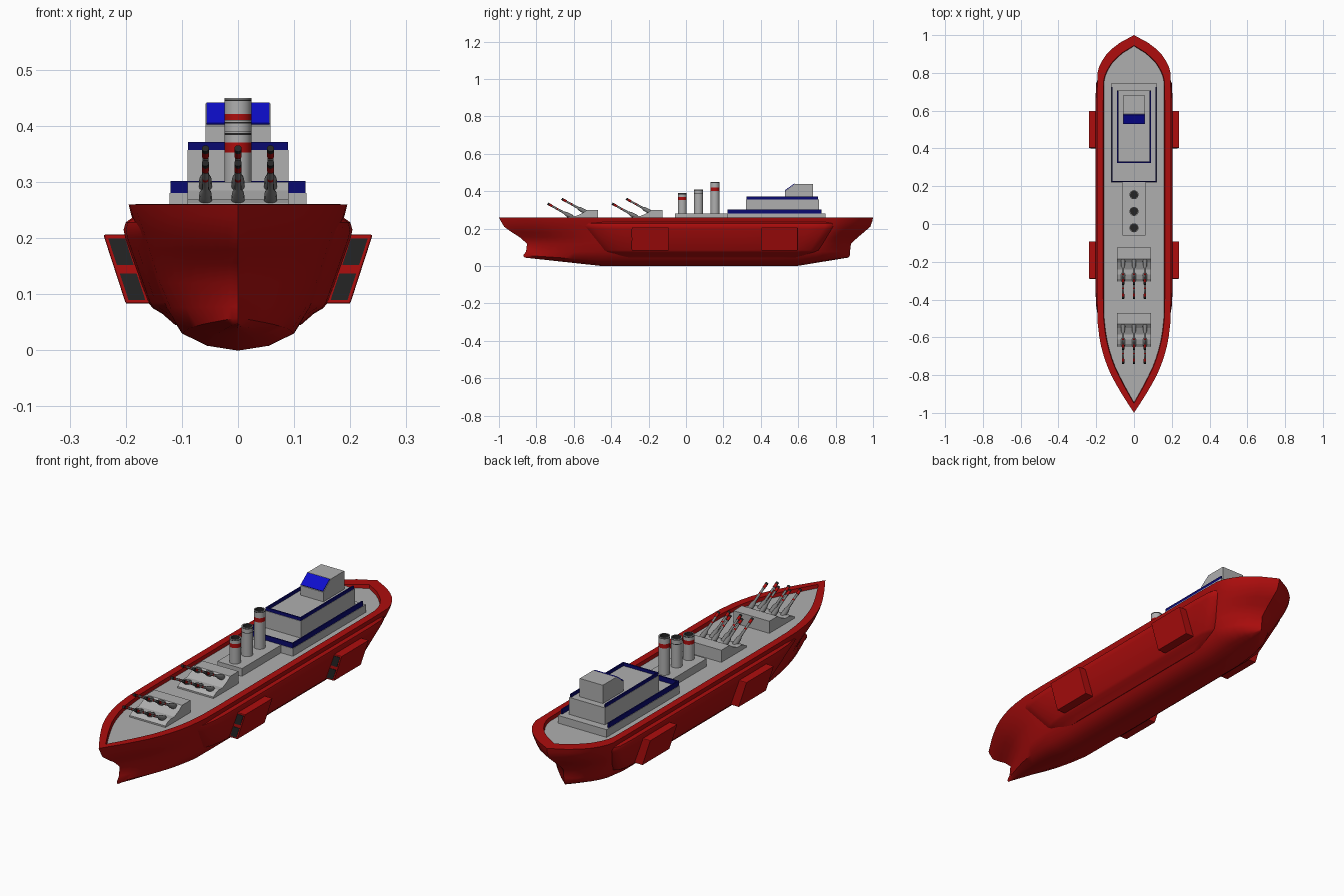
import bpy, bmesh, math
from mathutils import Vector

if "Cube" in bpy.data.objects:
    bpy.data.objects.remove(bpy.data.objects["Cube"])


def material(name, r, g, b):
    m = bpy.data.materials.new(name)
    m.diffuse_color = (r, g, b, 1)
    m.use_nodes = True
    m.node_tree.nodes["Principled BSDF"].inputs["Base Color"].default_value = m.diffuse_color
    return m


RED = material("hull red", 0.42, 0.004, 0.004)
GREY = material("light grey", 0.43, 0.43, 0.43)
DARK = material("near black", 0.018, 0.018, 0.018)
GUN = material("gun grey", 0.2, 0.2, 0.2)
NAVY = material("navy blue", 0.003, 0.003, 0.16)
BLUE = material("window blue", 0.004, 0.004, 0.6)


def finish(name, bm, mats, smooth=None):
    bmesh.ops.recalc_face_normals(bm, faces=bm.faces)
    me = bpy.data.meshes.new(name)
    bm.to_mesh(me)
    bm.free()
    for m in mats:
        me.materials.append(m)
    ob = bpy.data.objects.new(name, me)
    bpy.context.collection.objects.link(ob)
    if smooth:
        bpy.ops.object.select_all(action='DESELECT')
        ob.select_set(True)
        bpy.context.view_layer.objects.active = ob
        bpy.ops.object.shade_smooth_by_angle(angle=math.radians(smooth))
    return ob


def loft(name, levels, plan, mats, rise=0.0, smooth=35):
    """Stack waterlines (z, y_front, y_back, half_width) with a shared plan shape."""
    bm = bmesh.new()
    side = [(t, w) for t, w in plan]
    outline = side + [(t, -w) for t, w in side[-2:0:-1]]
    rings = []
    for z, yf, yb, hw in levels:
        ring = []
        for t, w in outline:
            end = max(0, (0.24 - t) / 0.24, (t - 0.84) / 0.16)
            lift = rise * end * max(0, 1 - z / 0.08)
            ring.append(bm.verts.new((hw * w, yf + (yb - yf) * t, z + lift)))
        rings.append(ring)
    n = len(outline)
    for a, b in zip(rings, rings[1:]):
        for i in range(n):
            j = (i + 1) % n
            bm.faces.new((a[i], a[j], b[j], b[i]))
    # close bottom and top with strips across the beam
    for ring, mi in ((rings[0], 0), (rings[-1], len(mats) - 1)):
        m = len(side) - 1
        bm.faces.new((ring[0], ring[1], ring[-1])).material_index = mi
        for i in range(1, m - 1):
            bm.faces.new((ring[i], ring[i + 1], ring[n - i - 1], ring[n - i])).material_index = mi
        bm.faces.new((ring[m - 1], ring[m], ring[m + 1])).material_index = mi
    return finish(name, bm, mats, smooth)


def prism(name, pts, axis, a, b, mat, bevel=0):
    """Extrude a profile along x (points are y,z) or along y (points are x,z)."""
    bm = bmesh.new()
    place = (lambda p, d: (d, p[0], p[1])) if axis == 'x' else (lambda p, d: (p[0], d, p[1]))
    f = bm.faces.new([bm.verts.new(place(p, a)) for p in pts])
    ext = bmesh.ops.extrude_face_region(bm, geom=[f])
    shift = Vector((b - a, 0, 0) if axis == 'x' else (0, b - a, 0))
    bmesh.ops.translate(bm, vec=shift, verts=[v for v in ext['geom'] if isinstance(v, bmesh.types.BMVert)])
    if bevel:
        bmesh.ops.bevel(bm, geom=bm.edges[:], offset=bevel, segments=2, profile=0.5, affect='EDGES')
    return finish(name, bm, [mat])


def box(name, x0, x1, y0, y1, z0, z1, mat):
    return prism(name, [(y0, z0), (y1, z0), (y1, z1), (y0, z1)], 'x', x0, x1, mat)


def lathe(name, origin, direction, profile, mats, sides):
    """Revolve (distance, radius, material index) rows around a direction."""
    bm = bmesh.new()
    q = Vector((0, 0, 1)).rotation_difference(Vector(direction))
    rings = []
    for d, r, _ in profile:
        rings.append([bm.verts.new(Vector(origin) + q @ Vector((
            r * math.cos(2 * math.pi * i / sides), r * math.sin(2 * math.pi * i / sides), d)))
            for i in range(sides)])
    for a, b, row in zip(rings, rings[1:], profile):
        for i in range(sides):
            j = (i + 1) % sides
            bm.faces.new((a[i], a[j], b[j], b[i])).material_index = row[2]
    bm.faces.new(rings[0])
    bm.faces.new(rings[-1]).material_index = profile[-1][2]
    return finish(name, bm, mats, 35)


# hull with raised gunwale and sunken grey deck
hull_plan = [(0, 0), (.015, .1), (.03, .2), (.05, .33), (.075, .48), (.1, .62), (.125, .73),
             (.15, .82), (.175, .89), (.2, .94), (.24, .99), (.3, 1), (.5, 1), (.7, 1), (.84, 1),
             (.9, .99), (.915, .95), (.93, .88), (.95, .74), (.965, .58), (.98, .38), (1, 0)]
loft("hull", [(0, -.86, .865, .004), (.008, -.867, .872, .055), (.03, -.87, .876, .1),
              (.075, -.855, .877, .128), (.12, -.85, .882, .148), (.155, -.89, .92, .16),
              (.18, -.93, .95, .168), (.21, -.972, .985, .178), (.24, -.99, .996, .19),
              (.26, -1, 1, .195), (.2605, -.95, .945, .163), (.245, -.945, .942, .16)],
     hull_plan, [RED, GREY], rise=.045)

# side bulge around the middle of the hull
belt_plan = [(0, 0), (0, .72), (.02, .84), (.05, .92), (.1, .98), (.16, 1), (.5, 1), (.9, 1),
             (.96, .98), (.985, .92), (1, .8), (1, 0)]
loft("side_bulge", [(.045, -.40, .62, .112), (.065, -.42, .66, .135), (.075, -.44, .69, .152),
                    (.085, -.455, .71, .16), (.2, -.555, .79, .201), (.215, -.575, .8, .204),
                    (.228, -.585, .803, .2), (.238, -.585, .8, .186), (.24, -.57, .79, .16)],
     belt_plan, [RED])

# sponsons with dark openings on their front faces
for s, side in ((1, "right"), (-1, "left")):
    for y0, y1, where in ((-.29, -.093), (.403, .598)) and ((-.29, -.093, "front"), (.403, .598, "rear")):
        prism(f"sponson_{where}_{side}",
              [(s * .145, .083), (s * .2, .083), (s * .24, .206), (s * .185, .206)],
              'y', y0, y1, RED, .003)
        for k, (z0, z1) in enumerate(((.09, .137), (.152, .199))):
            xi = lambda z: s * (.163 + (z - .083) * .33)
            xo = lambda z: s * (.193 + (z - .083) * .33)
            prism(f"sponson_opening_{where}_{side}_{k}",
                  [(xi(z0), z0), (xo(z0), z0), (xo(z1), z1), (xi(z1), z1)],
                  'y', y0 - .002, y0 + .004, DARK)


# superstructure: two tiers with U-shaped blue rails
def rail(name, hx, y0, y1, z0, z1, t=.006):
    box(name + "_front", -hx, hx, y0, y0 + t, z0, z1, NAVY)
    box(name + "_right", hx - t, hx, y0 + t, y1, z0, z1, NAVY)
    box(name + "_left", -hx, t - hx, y0 + t, y1, z0, z1, NAVY)


box("lower_tier", -.122, .122, .22, .745, .24, .28, GREY)
rail("lower_rail", .12, .222, .725, .28, .302)
box("upper_tier", -.09, .09, .322, .71, .28, .357, GREY)
rail("upper_rail", .089, .324, .705, .357, .371)

# bridge with sloped window
prism("bridge", [(.53, .357), (.68, .357), (.68, .44), (.582, .44), (.53, .4)], 'x', -.058, .058, GREY)
prism("bridge_window", [(.531, .402), (.58, .4385), (.578, .4415), (.529, .405)], 'x', -.056, .056, BLUE)

# funnels on their base
box("funnel_base", -.062, .062, -.06, .222, .24, .28, GREY)
for i, (y, top, b0, b1, band) in enumerate(((-.02, .39, .352, .37, 1), (.067, .41, .385, .388, 2),
                                            (.155, .45, .402, .421, 1))):
    r = .024
    lathe(f"funnel_{i + 1}", (0, y, 0), (0, 0, 1),
          [(.27, r, 0), (b0, r, band), (b1, r, 0), (top - .006, r, 2), (top - .003, r, 0),
           (top, r, 0), (top, r * .78, 2), (top - .03, r * .78, 2)], [GREY, RED, DARK], 24)

# gun turrets, each with two rows of three barrels
aim = Vector((0, -.875, .485))
for n, dy in ((1, 0), (2, .345)):
    prism(f"turret_{n}", [(y + dy, z) for y, z in
                          ((-.47, .24), (-.47, .3), (-.53, .3), (-.55, .285), (-.585, .269),
                           (-.612, .269), (-.635, .262), (-.65, .252), (-.65, .24))],
          'x', -.09, .09, GREY)
    for row, y, z in (("upper", -.535, .288), ("lower", -.61, .262)):
        for k, x in enumerate((-.058, 0, .058)):
            lathe(f"gun_{n}_{row}_{k + 1}", (x, y + dy, z), aim,
                  [(-.01, .009, 0), (0, .012, 0), (.035, .011, 0), (.05, .006, 0), (.085, .0055, 1),
                   (.093, .0055, 0), (.12, .005, 0), (.12, .0065, 1), (.138, .0065, 2), (.148, .0065, 2)],
                  [GUN, RED, DARK], 12)
